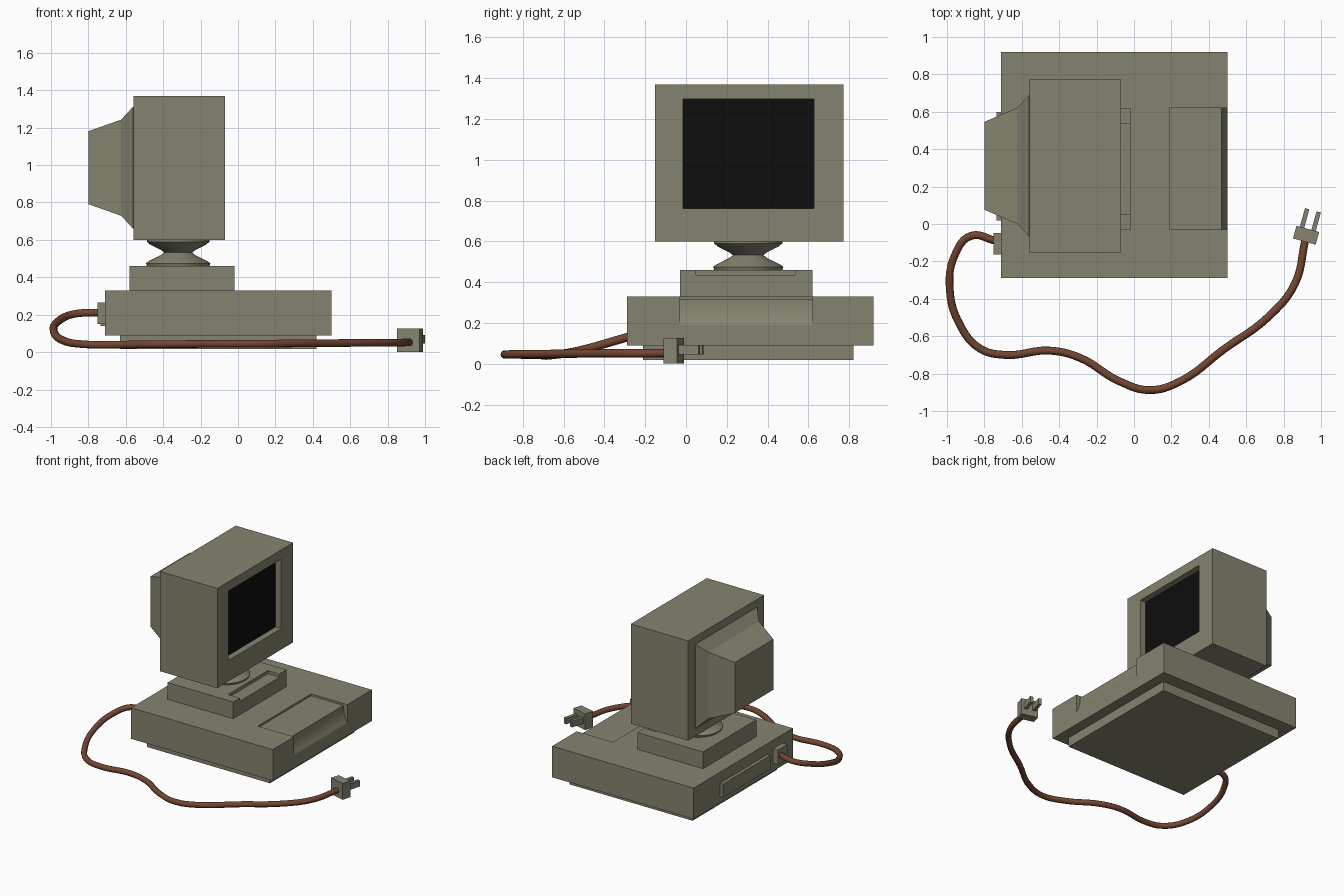
import bpy, bmesh, math
from mathutils import Matrix, Vector

if "Cube" in bpy.data.objects:
    bpy.data.objects.remove(bpy.data.objects["Cube"])


def material(name, rgb):
    m = bpy.data.materials.new(name)
    m.diffuse_color = (*rgb, 1)
    m.use_nodes = True
    m.node_tree.nodes["Principled BSDF"].inputs["Base Color"].default_value = m.diffuse_color
    return m


BEIGE = material("grey_beige_plastic", (0.235, 0.23, 0.16))
BLACK = material("black_screen", (0.004, 0.004, 0.004))
BROWN = material("brown_cord", (0.17, 0.06, 0.032))


def finish(name, bm, mat):
    bmesh.ops.recalc_face_normals(bm, faces=bm.faces)
    me = bpy.data.meshes.new(name)
    bm.to_mesh(me)
    bm.free()
    ob = bpy.data.objects.new(name, me)
    bpy.context.collection.objects.link(ob)
    me.materials.append(mat)
    return ob


def box(name, x, y, z, mat=BEIGE):
    bm = bmesh.new()
    bmesh.ops.create_cube(bm, size=1)
    for v in bm.verts:
        v.co = [r[0] if c < 0 else r[1] for c, r in zip(v.co, (x, y, z))]
    return finish(name, bm, mat)


def prism(name, profile, y0, y1):
    """Extrude an x-z profile along y."""
    bm = bmesh.new()
    f = bm.faces.new([bm.verts.new((x, y0, z)) for x, z in profile])
    ext = bmesh.ops.extrude_face_region(bm, geom=[f])
    verts = [g for g in ext["geom"] if isinstance(g, bmesh.types.BMVert)]
    bmesh.ops.translate(bm, verts=verts, vec=(0, y1 - y0, 0))
    return finish(name, bm, BEIGE)


def activate(ob):
    bpy.ops.object.select_all(action='DESELECT')
    ob.select_set(True)
    bpy.context.view_layer.objects.active = ob


def cut(ob, cutter):
    mod = ob.modifiers.new("cut", 'BOOLEAN')
    mod.object = cutter
    mod.solver = 'EXACT'
    activate(ob)
    bpy.ops.object.modifier_apply(modifier=mod.name)
    bpy.data.objects.remove(cutter)


def smooth(ob, angle=35):
    activate(ob)
    bpy.ops.object.shade_smooth_by_angle(angle=math.radians(angle))


# computer case with a shallow drive recess that curves down its front
case = box("case", (-0.71, 0.50), (-0.29, 0.92), (0.09, 0.33))
curve = [(0.467 + 0.033 * (i / 6) ** 2.2, 0.315 - 0.125 * i / 6) for i in range(7)]
cut(case, prism("drive_cutter",
                [(0.19, 0.4), (0.19, 0.315)] + curve + [(0.6, 0.19), (0.6, 0.4)],
                -0.03, 0.62))
smooth(case, 25)
box("case_foot", (-0.63, 0.42), (-0.21, 0.82), (0.018, 0.09))

# rear panel and power socket
box("rear_panel", (-0.735, -0.71), (0.02, 0.60), (0.14, 0.245))
box("power_socket", (-0.752, -0.71), (-0.163, -0.047), (0.15, 0.265))

# monitor stand with a notch in its front edge
stand = box("monitor_stand", (-0.58, -0.02), (-0.03, 0.62), (0.33, 0.46))
cut(stand, box("notch_cutter", (-0.12, 0.1), (0.05, 0.535), (0.435, 0.6)))

# swivel neck, turned profile
bm = bmesh.new()
profile = [(0, 0.455), (0.165, 0.455), (0.172, 0.475), (0.155, 0.487), (0.09, 0.52),
           (0.075, 0.532), (0.09, 0.545), (0.15, 0.575), (0.167, 0.59), (0.167, 0.605), (0, 0.605)]
vs = [bm.verts.new((r, 0, z)) for r, z in profile]
es = [bm.edges.new(p) for p in zip(vs, vs[1:])]
bmesh.ops.spin(bm, geom=vs + es, axis=(0, 0, 1), cent=(0, 0, 0),
               angle=math.tau, steps=32, use_merge=True)
bmesh.ops.remove_doubles(bm, verts=bm.verts, dist=1e-4)
bmesh.ops.translate(bm, verts=bm.verts, vec=(-0.32, 0.305, 0))
smooth(finish("swivel_neck", bm, BEIGE))

# monitor housing with a recessed screen
monitor = box("monitor_housing", (-0.56, -0.07), (-0.153, 0.773), (0.60, 1.37))
cut(monitor, box("screen_cutter", (-0.12, 0.1), (-0.015, 0.627), (0.762, 1.298)))
box("screen", (-0.125, -0.118), (-0.015, 0.627), (0.762, 1.298), BLACK)

# tapered tube cover at the back of the monitor
bm = bmesh.new()
rings = []
for x, hy, hz in [(-0.55, 0.378, 0.325), (-0.562, 0.378, 0.325),
                  (-0.625, 0.31, 0.257), (-0.80, 0.235, 0.195)]:
    rings.append([bm.verts.new((x, 0.311 + a * hy, 0.986 + b * hz))
                  for a, b in ((-1, -1), (1, -1), (1, 1), (-1, 1))])
for r, s in zip(rings, rings[1:]):
    for i in range(4):
        j = (i + 1) % 4
        bm.faces.new((r[i], r[j], s[j], s[i]))
bm.faces.new(rings[0])
bm.faces.new(rings[-1])
finish("monitor_back", bm, BEIGE)

# power cord swept along a smooth path
path = [(-0.74, -0.09, 0.21), (-0.87, -0.063, 0.205), (-0.955, -0.16, 0.17),
        (-0.985, -0.35, 0.112), (-0.93, -0.54, 0.06), (-0.825, -0.665, 0.042),
        (-0.69, -0.70, 0.04), (-0.45, -0.677, 0.042), (-0.29, -0.715, 0.043),
        (-0.08, -0.84, 0.045), (0.08, -0.888, 0.045), (0.24, -0.845, 0.046),
        (0.48, -0.67, 0.048), (0.72, -0.495, 0.05), (0.86, -0.32, 0.051),
        (0.915, -0.09, 0.052)]
cu = bpy.data.curves.new("power_cord", 'CURVE')
cu.dimensions = '3D'
cu.bevel_depth = 0.021
cu.bevel_resolution = 3
cu.resolution_u = 6
cu.use_fill_caps = True
sp = cu.splines.new('BEZIER')
sp.bezier_points.add(len(path) - 1)
for p, co in zip(sp.bezier_points, path):
    p.co = co
    p.handle_left_type = p.handle_right_type = 'AUTO'
cord = bpy.data.objects.new("power_cord", cu)
bpy.context.collection.objects.link(cord)
cu.materials.append(BROWN)
activate(cord)
bpy.ops.object.convert(target='MESH')
smooth(bpy.context.view_layer.objects.active, 50)

# plug with two prongs, turned on the floor
parts = [box("plug", (-0.063, 0.063), (-0.035, 0.035), (0, 0.125))]
for side, s in (("left", -1), ("right", 1)):
    parts.append(box("plug_prong_" + side, (s * 0.032 - 0.012, s * 0.032 + 0.012),
                     (0.03, 0.138), (0.045, 0.092)))
turn = Matrix.Translation(Vector((0.92, -0.06, 0))) @ Matrix.Rotation(math.radians(-15.4), 4, 'Z')
for ob in parts:
    ob.data.transform(turn)
